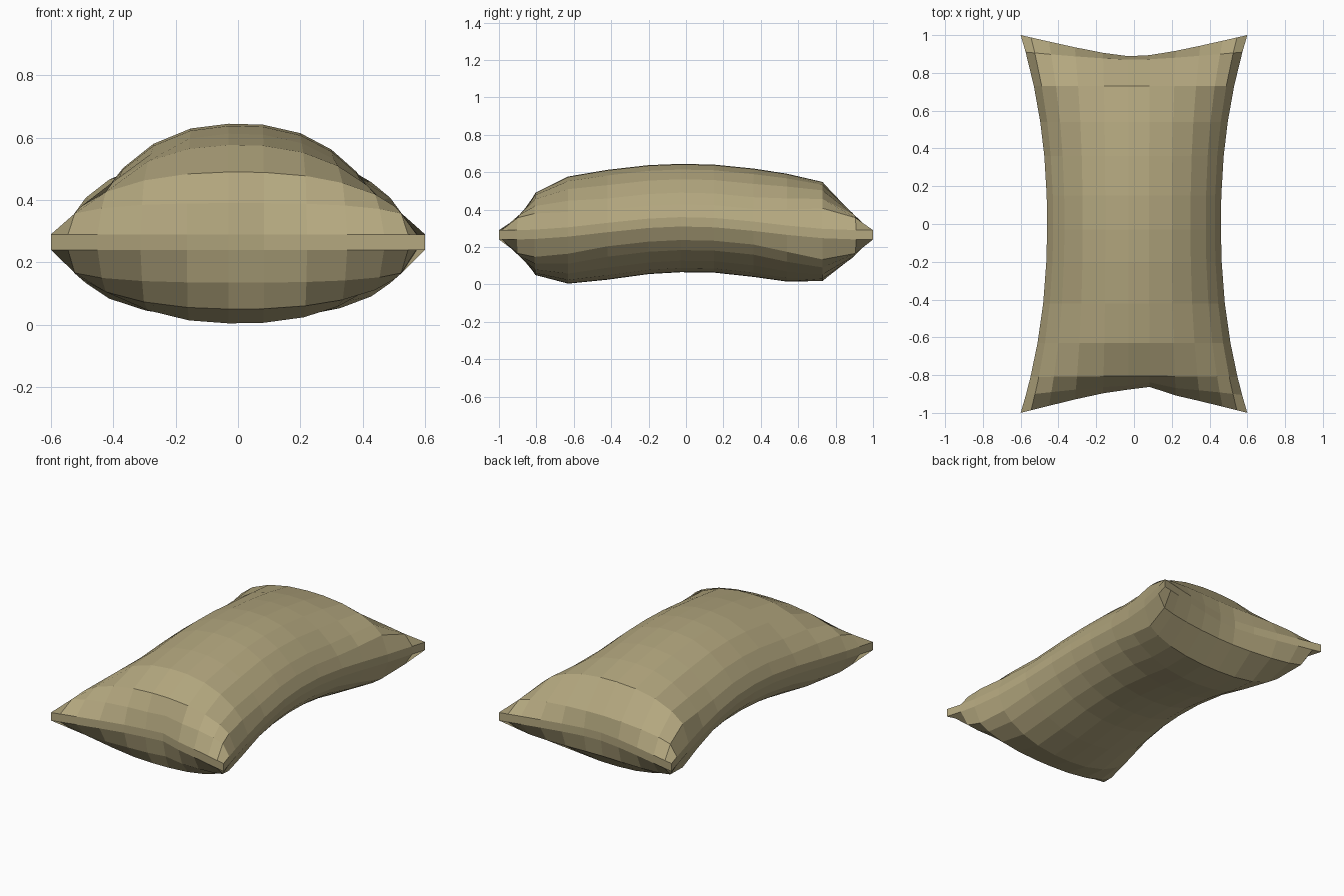
import bpy
import bmesh

cube = bpy.data.objects.get("Cube")
if cube:
    bpy.data.objects.remove(cube, do_unlink=True)

canvas = bpy.data.materials.new("beige canvas")
canvas.use_nodes = True
color = (0.45, 0.385, 0.21, 1)
canvas.diffuse_color = color
canvas.node_tree.nodes["Principled BSDF"].inputs["Base Color"].default_value = color

# Columns across the bag, as fractions of its half width
COLS = [-1, -.93, -.8, -.59, -.33, -.065, .174, .435, .65, .826, .93, 1]
# Rows along the bag: y at the middle, y at the side, top z, bottom z
ROWS = [(-.875, -1, .29, .24), (-.855, -.905, .39, .135), (-.805, -.81, .49, .05),
        (-.63, -.63, .577, .004), (-.42, -.42, .613, .025), (-.2, -.2, .638, .055),
        (-.03, -.03, .645, .065), (.15, .15, .641, .063), (.36, .36, .62, .04),
        (.54, .54, .592, .015), (.73, .73, .548, .018), (.87, .91, .39, .135),
        (.887, 1, .29, .24)]
# Fullness of the cross-section, sharper towards the ends
FULLNESS = [.25, .25, .45, .65]


def point(i, j, top):
    """Position of one corner of the stuffed bag's upper or lower skin."""
    s = COLS[j]
    a = abs(s)
    y_mid, y_side, z_top, z_bottom = ROWS[i]
    y = y_mid + (y_side - y_mid) * a ** 1.6
    if j == 6 and i < 2:                       # pinch in the front end
        y += .02
    width = .46 + .14 * abs(y) ** 2.2
    x = s * (.46 + (width - .46) * a)
    seam = .24 + .07 * (1 - min(1, y * y)) ** 3 + (.05 if top else 0)
    end = min(i, len(ROWS) - 1 - i)
    q = FULLNESS[end] if end < len(FULLNESS) else .78
    p = 3 if end < 2 else 2.4
    bulge = max(0, 1 - a ** p) ** (q if top else q * .85)
    if end == 0:
        return x, y, seam if a == 1 else (z_top if top else z_bottom)
    return x, y, seam + ((z_top if top else z_bottom) - seam) * bulge


bm = bmesh.new()
nr, nc = len(ROWS), len(COLS)
skins = {}
for top in (True, False):
    grid = [[bm.verts.new(point(i, j, top)) for j in range(nc)] for i in range(nr)]
    skins[top] = grid
    for i in range(nr - 1):
        for j in range(nc - 1):
            bm.faces.new((grid[i][j], grid[i][j + 1], grid[i + 1][j + 1], grid[i + 1][j]))

# Seam band joining the two skins all the way round
rim = ([(0, j) for j in range(nc)] + [(i, nc - 1) for i in range(1, nr)]
       + [(nr - 1, j) for j in range(nc - 2, -1, -1)] + [(i, 0) for i in range(nr - 2, 0, -1)])
for (a, b), (c, d) in zip(rim, rim[1:] + rim[:1]):
    bm.faces.new((skins[False][a][b], skins[False][c][d], skins[True][c][d], skins[True][a][b]))

bmesh.ops.recalc_face_normals(bm, faces=bm.faces)
mesh = bpy.data.meshes.new("sandbag")
bm.to_mesh(mesh)
bm.free()
mesh.materials.append(canvas)
bag = bpy.data.objects.new("sandbag", mesh)
bpy.context.collection.objects.link(bag)
